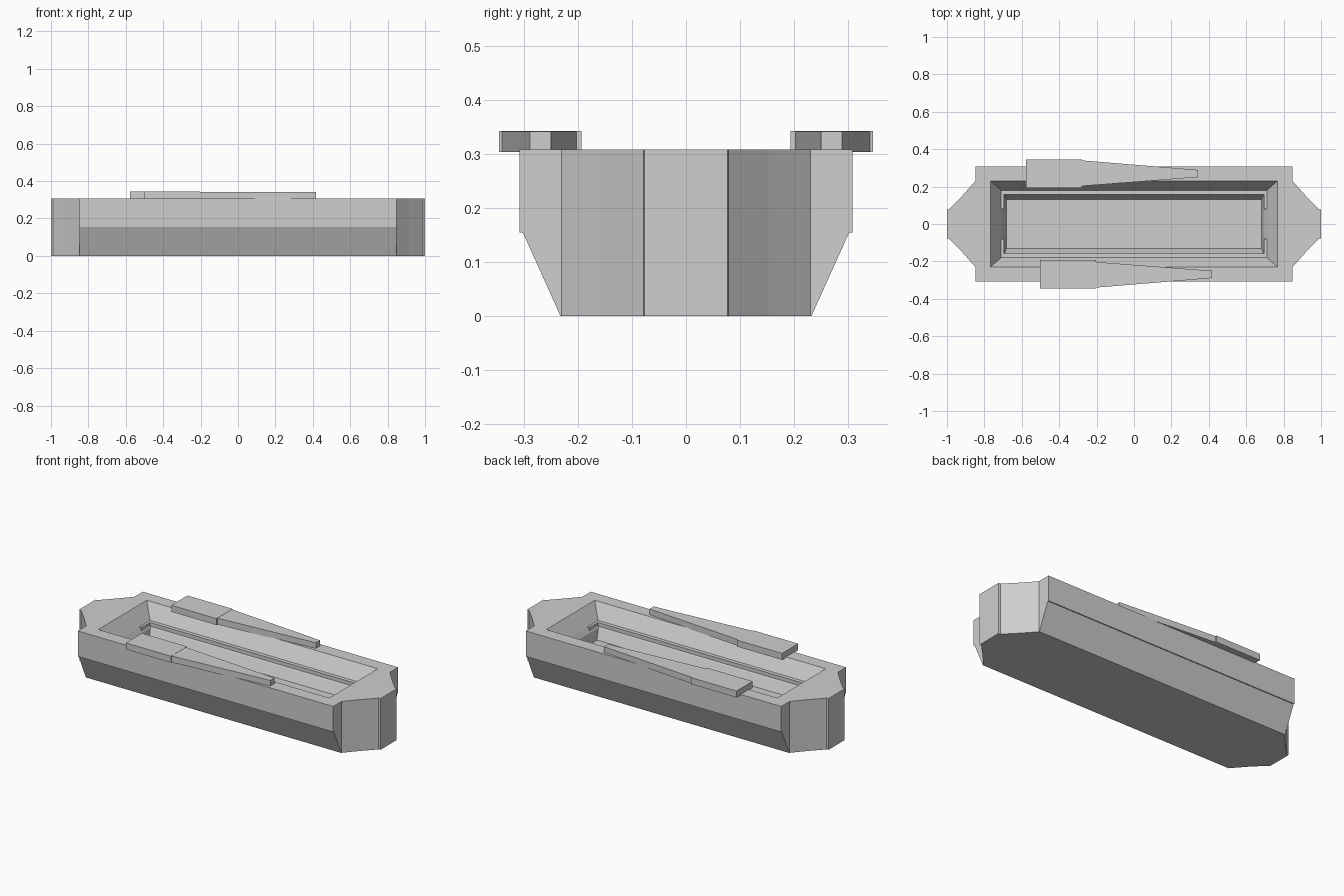
import bpy, bmesh

cube = bpy.data.objects.get("Cube")
if cube:
    bpy.data.objects.remove(cube, do_unlink=True)

grey = bpy.data.materials.new("light_grey")
grey.use_nodes = True
colour = (0.62, 0.62, 0.62, 1)
grey.diffuse_color = colour
grey.node_tree.nodes["Principled BSDF"].inputs["Base Color"].default_value = colour


def loft(name, rings):
    """Closed solid joining rings of equal point count."""
    bm = bmesh.new()
    loops = [[bm.verts.new(p) for p in ring] for ring in rings]
    n = len(loops[0])
    bm.faces.new(loops[0])
    bm.faces.new(loops[-1])
    for a, b in zip(loops, loops[1:]):
        for i in range(n):
            j = (i + 1) % n
            bm.faces.new((a[i], a[j], b[j], b[i]))
    bmesh.ops.recalc_face_normals(bm, faces=bm.faces)
    mesh = bpy.data.meshes.new(name)
    bm.to_mesh(mesh)
    bm.free()
    mesh.materials.append(grey)
    obj = bpy.data.objects.new(name, mesh)
    bpy.context.collection.objects.link(obj)
    return obj


def slab(name, outline, low, high):
    return loft(name, [[(x, y, z) for x, y in outline] for z in (low, high)])


def rect(x, y, z):
    return [(-x, -y, z), (x, -y, z), (x, y, z), (-x, y, z)]


TOP = 0.308

# Hull with sloped lower sides and a small shoulder step
half = [(0.232, 0), (0.302, 0.155), (0.308, 0.155), (0.308, TOP)]
section = half + [(-y, z) for y, z in reversed(half)]
hull = loft("hull", [[(x, y, z) for y, z in section] for x in (-0.848, 0.848)])

# Tapered recess cut into the top
cutter = loft("recess_cutter", [rect(0.787, 0.247, 0.338), rect(0.71, 0.18, 0.222),
                                rect(0.692, 0.157, 0.19), rect(0.682, 0.13, 0.13)])
cut = hull.modifiers.new("recess", 'BOOLEAN')
cut.operation = 'DIFFERENCE'
cut.solver = 'EXACT'
cut.object = cutter
bpy.context.view_layer.objects.active = hull
bpy.ops.object.modifier_apply(modifier=cut.name)
bpy.data.objects.remove(cutter, do_unlink=True)

# Angled end caps, left and right
cap = [(0.84, 0.23), (0.848, 0.23), (0.916, 0.153), (0.922, 0.147),
       (0.988, 0.079), (1, 0.077)]
cap += [(x, -y) for x, y in reversed(cap)]
for side, s in (("left", 1), ("right", -1)):
    slab(side + "_end_cap", [(s * x, y) for x, y in cap], 0, TOP)

# Rails with hooked ends along the recess walls
rail = [(0.712, 0.08), (0.712, 0.182), (-0.712, 0.182), (-0.712, 0.08),
        (-0.695, 0.08), (-0.695, 0.157), (0.695, 0.157), (0.695, 0.08)]
for side, s in (("back", 1), ("front", -1)):
    slab(side + "_rail", [(x, s * y) for x, y in rail], 0.2, 0.222)

# Flat plates on the rim: a block and a tapering blade
for side, s, start in (("back", 1, -0.578), ("front", -1, -0.503)):
    step, tip = start + 0.3, start + 0.92
    block = [(start, 0.193), (step, 0.193), (step, 0.346), (start, 0.346)]
    blade = [(step - 0.01, 0.203), (step, 0.203), (tip, 0.25),
             (tip, 0.289), (step, 0.34), (step - 0.01, 0.34)]
    slab(side + "_plate_block", [(x, s * y) for x, y in block], 0.304, 0.343)
    slab(side + "_plate_blade", [(x, s * y) for x, y in blade], 0.304, 0.342)
